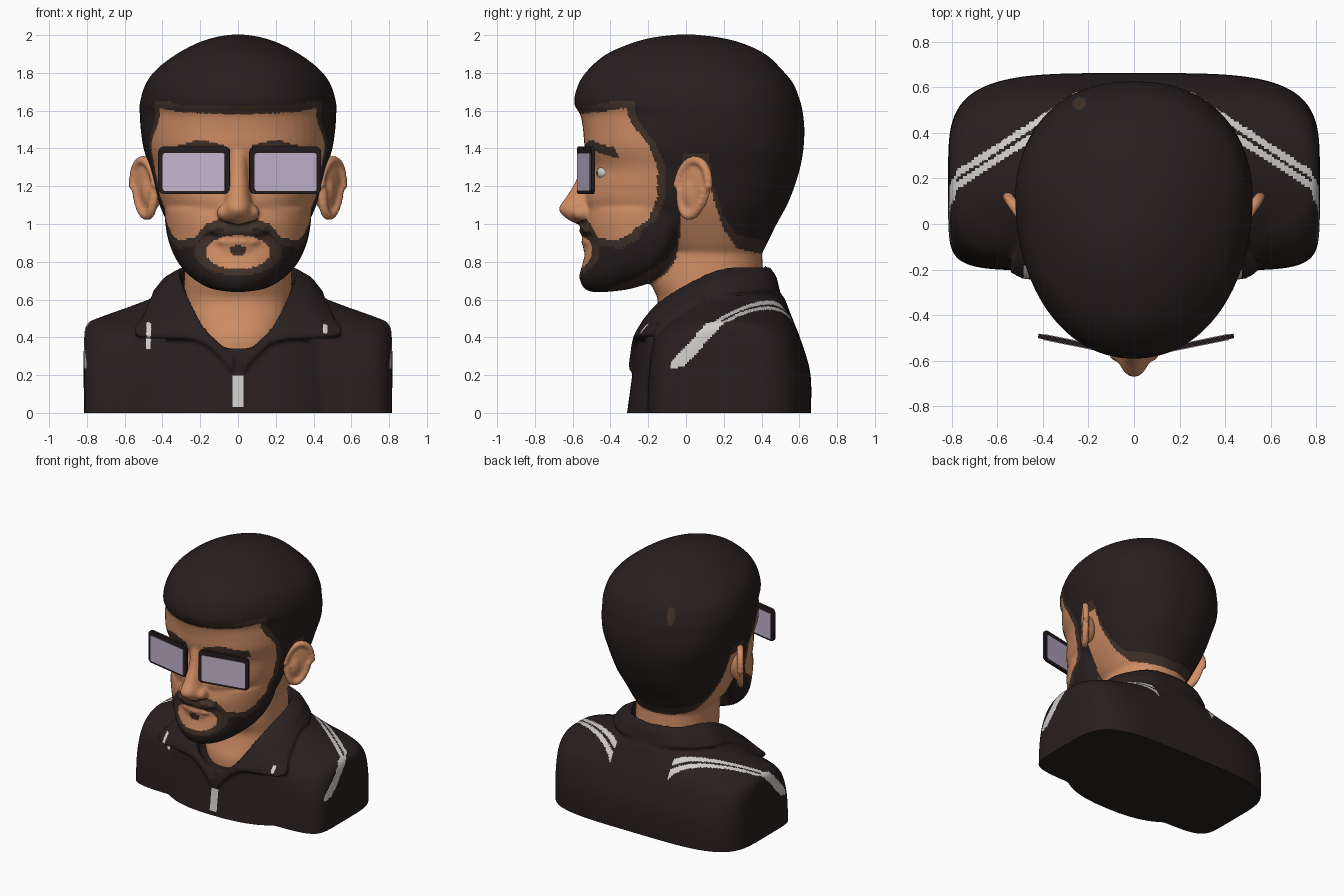
import bpy, bmesh, math
from mathutils import Matrix, Vector

if "Cube" in bpy.data.objects:
    bpy.data.objects.remove(bpy.data.objects["Cube"])


def material(name, rgb):
    m = bpy.data.materials.new(name)
    m.diffuse_color = (*rgb, 1)
    m.use_nodes = True
    m.node_tree.nodes["Principled BSDF"].inputs["Base Color"].default_value = m.diffuse_color
    return m


DARK = material("near_black_brown", (0.022, 0.014, 0.014))
BROWN = material("hair_edge_brown", (0.052, 0.031, 0.022))
SKIN = material("skin", (0.63, 0.27, 0.13))
WHITE = material("off_white", (0.62, 0.61, 0.59))
LENS = material("lilac_lens", (0.55, 0.47, 0.62))
FRAME = material("frame_black", (0.018, 0.012, 0.014))


def lerp(pts, t):
    if t <= pts[0][0]:
        return pts[0][1]
    for (a, u), (b, v) in zip(pts, pts[1:]):
        if t <= b:
            return u + (v - u) * (t - a) / (b - a)
    return pts[-1][1]


def spline(pts, steps):
    out = []
    for i in range(len(pts) - 1):
        p = [pts[max(0, min(len(pts) - 1, i + k))] for k in (-1, 0, 1, 2)]
        for s in range(steps):
            t = s / steps
            out.append([0.5 * (2 * b + (c - a) * t + (2 * a - 5 * b + 4 * c - d) * t * t
                               + (3 * b - a - 3 * c + d) * t ** 3) for a, b, c, d in zip(*p)])
    return out + [list(pts[-1])]


def loft(bm, rings, seg=64, steps=4):
    # ring = (z, half width, front y, back y, y of widest point, squareness[, front squareness])
    prev = None
    for z, w, yf, yb, yc, *sq in spline(rings, steps):
        row = []
        for i in range(seg):
            a = 2 * math.pi * i / seg
            c, s = math.cos(a), math.sin(a)
            d, n = (yb - yc, sq[0]) if s > 0 else (yc - yf, sq[-1])
            row.append(bm.verts.new((w * math.copysign(abs(c) ** (2 / n), c),
                                     yc + d * math.copysign(abs(s) ** (2 / n), s), z)))
        if prev is None:
            bm.faces.new(row[::-1])
        else:
            for i in range(seg):
                j = (i + 1) % seg
                bm.faces.new((prev[i], prev[j], row[j], row[i]))
        prev = row
    bm.faces.new(prev)


def ball(bm, pos, size, rot=Matrix()):
    m = Matrix.Translation(pos) @ rot @ Matrix.Diagonal((*size, 1))
    bmesh.ops.create_uvsphere(bm, u_segments=24, v_segments=16, radius=1, matrix=m)


def make(name, bm, mats):
    bmesh.ops.recalc_face_normals(bm, faces=bm.faces)
    me = bpy.data.meshes.new(name)
    bm.to_mesh(me)
    bm.free()
    ob = bpy.data.objects.new(name, me)
    bpy.context.collection.objects.link(ob)
    for m in mats:
        me.materials.append(m)
    return ob


def activate(ob):
    bpy.ops.object.select_all(action='DESELECT')
    ob.select_set(True)
    bpy.context.view_layer.objects.active = ob


def modify(ob, kind, **settings):
    activate(ob)
    m = ob.modifiers.new(kind, kind)
    for k, v in settings.items():
        setattr(m, k, v)
    bpy.ops.object.modifier_apply(modifier=m.name)


def sculpt(ob, voxel, smooth):
    modify(ob, 'REMESH', mode='VOXEL', voxel_size=voxel)
    modify(ob, 'SMOOTH', factor=0.5, iterations=smooth)


def paint(ob, rule):
    for p in ob.data.polygons:
        p.material_index = rule(p.center)
    activate(ob)
    bpy.ops.object.shade_smooth_by_angle(angle=math.radians(40))


# Head: skull, jaw, neck, nose and lips fused together
bm = bmesh.new()
loft(bm, [(.80, .22, -.10, .36, .1, 2.2), (.86, .29, -.20, .41, .1, 2.2), (1.0, .37, -.46, .48, .08, 2.2),
          (1.1, .415, -.53, .535, .06, 2.3), (1.2, .445, -.525, .575, .08, 2.3), (1.3, .47, -.50, .605, .1, 2.3),
          (1.4, .50, -.535, .622, .12, 2.3), (1.5, .515, -.545, .627, .13, 2.2), (1.58, .52, -.56, .62, .13, 2.1),
          (1.64, .52, -.593, .608, .12, 2.1), (1.74, .49, -.57, .57, .1, 2.1), (1.82, .43, -.515, .505, .06, 2.1),
          (1.9, .325, -.42, .42, .03, 2), (1.96, .21, -.28, .29, 0, 2), (1.99, .115, -.16, .16, 0, 2),
          (2.004, .02, -.03, .03, 0, 2)])
loft(bm, [(.64, .03, -.50, -.42, -.46, 2), (.66, .15, -.54, -.28, -.4, 2), (.72, .25, -.565, -.12, -.28, 2.1),
          (.80, .32, -.545, -.03, -.2, 2.2), (.90, .365, -.525, .0, -.14, 2.3), (1.0, .385, -.535, .02, -.1, 2.3),
          (1.08, .39, -.52, .02, -.1, 2.3)])
loft(bm, [(.28, .20, -.20, .30, .1, 2.6), (.40, .25, -.20, .36, .1, 2.5), (.50, .28, -.17, .40, .1, 2.4),
          (.60, .285, -.15, .41, .1, 2.3), (.70, .285, -.19, .41, .1, 2.2), (.88, .28, -.20, .40, .1, 2.2)])
loft(bm, [(1.0, .05, -.58, -.4, -.5, 2), (1.03, .085, -.635, -.4, -.5, 2), (1.08, .085, -.675, -.4, -.5, 2),
          (1.15, .07, -.63, -.4, -.5, 2), (1.25, .06, -.575, -.4, -.48, 2), (1.40, .05, -.535, -.4, -.47, 2)])
for s in (-1, 1):
    ball(bm, (s * .07, -.555, 1.06), (.045, .05, .042))
ball(bm, (0, -.525, .965), (.16, .04, .035))
ball(bm, (0, -.52, .905), (.12, .035, .022))
ball(bm, (0, -.51, .868), (.10, .035, .024))
head = make("head", bm, [SKIN, BROWN, DARK])
sculpt(head, 0.0115, 7)

# Hairline, beard and neckline curves
TEMPLE = [(.9, -.30), (.97, -.28), (1.02, -.2), (1.15, -.15), (1.3, -.15), (1.42, -.2), (1.52, -.28), (1.58, -.31)]
FRINGE = [(0, 1.58), (.3, 1.59), (.4, 1.61)]
BEARD = [(0, 1.0), (.1, 1.025), (.17, 1.0), (.23, .925), (.32, .915), (.38, .98), (.42, 1.03)]
NAPE = [(-.6, .5), (-.25, .65), (-.1, .74), (-.05, .82), (-.03, .95), (-.02, 1.3), (.12, 1.3),
        (.14, 1.15), (.2, .97), (.27, .87), (.45, .83)]
BROW = [(.07, 1.39), (.2, 1.42), (.36, 1.375)]


def head_colour(c):
    x, y, z = abs(c.x), c.y, c.z
    d = max(y - lerp(TEMPLE, z), z - lerp(FRINGE, x))
    if y < -.22:
        b = lerp(BEARD, x) - z
        if y < -.35:
            b = min(b, (math.hypot(x / .17, (z - .85) / .09) - 1) * .12)
            if (x < .045 and abs(z - .86) < .03 - x * .3) or (.07 < x < .36 and abs(z - lerp(BROW, x)) < .028):
                return 1
        d = max(d, b)
    d = min(d, (z - lerp(NAPE, y)) * .6)
    if math.hypot(c.x + .24, y - .53) < .028 and z > 1.5:
        return 1
    return 0 if d < 0 else 1 if d < .043 else 2


paint(head, head_colour)

# Ears: dished disc with a raised rim
for s, side in ((1, "right"), (-1, "left")):
    bm = bmesh.new()
    rot = Matrix.Rotation(-.62, 4, 'Z') @ Matrix.Rotation(-.2, 4, 'X')
    place = Matrix.Translation((.488, .04, 1.19)) @ rot
    ball(bm, (.488, .04, 1.19), (.022, .11, .155), rot)
    ball(bm, (.46, .03, 1.17), (.05, .06, .10), rot)
    for i in range(28):
        a = 2 * math.pi * i / 28
        w = .10 if math.sin(a) > 0 else .075
        ball(bm, place @ Vector((.008, w * math.cos(a), .148 * math.sin(a))), (.026, .025, .025))
    bmesh.ops.transform(bm, matrix=Matrix.Diagonal((s, 1, 1, 1)), verts=bm.verts)
    ear = make(side + "_ear", bm, [SKIN])
    sculpt(ear, 0.009, 5)
    paint(ear, lambda c: 0)

    # Eyes with a dark iris
    bm = bmesh.new()
    ball(bm, (s * .2, -.405, 1.27), (.065, .07, .045))
    eye = make(side + "_eye", bm, [WHITE, FRAME])
    paint(eye, lambda c: int(math.hypot(abs(c.x) - .2, c.z - 1.27) < .025))


# Glasses: two separate tilted plates, each with a lens
def plate(name, w, h, t, r, matrix, mat):
    bm = bmesh.new()
    pts = []
    for k, (sx, sz) in enumerate(((1, 1), (-1, 1), (-1, -1), (1, -1))):
        for j in range(6):
            a = math.pi / 2 * (k + j / 5)
            pts.append(bm.verts.new((sx * (w / 2 - r) + r * math.cos(a), -t / 2,
                                     sz * (h / 2 - r) + r * math.sin(a))))
    f = bm.faces.new(pts)
    ext = bmesh.ops.extrude_face_region(bm, geom=[f])
    bmesh.ops.translate(bm, vec=(0, t, 0), verts=[v for v in ext['geom'] if isinstance(v, bmesh.types.BMVert)])
    bmesh.ops.transform(bm, matrix=matrix, verts=bm.verts)
    make(name, bm, [mat])


for s, side, cx in ((1, "right", .25), (-1, "left", -.232)):
    m = Matrix.Translation((cx, -.53, 1.285)) @ Matrix.Rotation(s * .2, 4, 'Z')
    plate(side + "_glasses_frame", .385, .25, .02, .03, m, FRAME)
    plate(side + "_lens", .335, .20, .027, .012, m @ Matrix.Translation((0, 0, -.01)), LENS)

# Jacket: shoulders and a fuller chest, with a neck opening cut out
bm = bmesh.new()
loft(bm, [(-.04, .815, -.205, .66, .2, 4, 8), (.2, .817, -.20, .66, .2, 4, 7), (.38, .815, -.175, .61, .2, 4, 5),
          (.47, .80, -.13, .575, .2, 3, 3), (.51, .72, -.10, .56, .2, 2.4, 2.4), (.56, .58, -.08, .54, .2, 2.1, 2.1),
          (.61, .45, -.06, .52, .2, 2, 2), (.65, .36, -.03, .48, .2, 2, 2)], seg=96)
loft(bm, [(-.04, .58, -.318, .4, .1, 2.5), (.2, .58, -.285, .4, .1, 2.5), (.38, .56, -.265, .4, .1, 2.5),
          (.45, .53, -.23, .4, .1, 2.4), (.52, .48, -.18, .4, .1, 2.2), (.58, .43, -.12, .4, .1, 2),
          (.64, .35, -.05, .4, .1, 2)])
jacket = make("jacket", bm, [DARK, WHITE])
sculpt(jacket, 0.012, 0)
bm = bmesh.new()
loft(bm, [(.34, .04, -.5, .2, 0, 6), (.37, .13, -.5, .25, 0, 6), (.45, .21, -.5, .3, 0, 6),
          (.6, .27, -.5, .36, 0, 6), (.9, .28, -.5, .38, 0, 6)], steps=2)
cutter = make("neck_cutter", bm, [])
modify(jacket, 'BOOLEAN', operation='DIFFERENCE', object=cutter, solver='EXACT')
bpy.data.objects.remove(cutter)

# Collar: folded strip swept around the neck
fold = [(.02, -.28, .27), (.12, -.26, .37), (.20, -.235, .46), (.265, -.13, .58), (.31, .05, .69),
        (.31, .2, .75), (.2, .39, .76), (0, .44, .76)]
edge = [(.03, -.285, .22), (.2, -.265, .375), (.53, -.21, .405), (.50, -.08, .5), (.45, .1, .60),
        (.42, .28, .63), (.25, .45, .64), (0, .48, .63)]
rows = []
for pts in (fold, edge):
    rows.append(spline(pts + [(-x, y, z) for x, y, z in pts[-2::-1]], 6))
bm = bmesh.new()
prev = None
for f, e in zip(*rows):
    f, e = Vector(f), Vector(e)
    inner = Vector((f.x * .93, .1 + (f.y - .1) * .93, f.z - .1))
    mid = (f + e) / 2 + Vector((0, 0, .02))
    row = [bm.verts.new(p) for p in (inner, f, mid, e)]
    if prev:
        for i in range(3):
            bm.faces.new((prev[i], prev[i + 1], row[i + 1], row[i]))
    prev = row
collar = make("collar", bm, [DARK])
modify(collar, 'SOLIDIFY', thickness=.04, offset=0)
activate(jacket)
collar.select_set(True)
bpy.ops.object.join()
sculpt(jacket, 0.012, 5)
for v in jacket.data.vertices:
    v.co.z = max(v.co.z, 0)


# White piping over the shoulders, front zip and collar marks
def jacket_colour(c):
    x, y, z = abs(c.x), c.y, c.z
    if z > .24 and y > -.08:
        if x > .785:
            off = abs(y + .05 - (z - .25) / 1.1) * .74
            if off < .033:
                return 1
        elif z > .42 and .25 < x:
            off = abs(y - .375 + .65 * (x - .5)) * .84
            if off < .036 and z < .655:
                return 0 if off < .007 else 1
    if y < 0:
        if x < .028 and .03 < z < .2:
            return 1
        if (abs(c.x + .472) < .013 and .34 < z < .48) or (abs(c.x - .46) < .012 and .42 < z < .468):
            return 1
    return 0


paint(jacket, jacket_colour)
